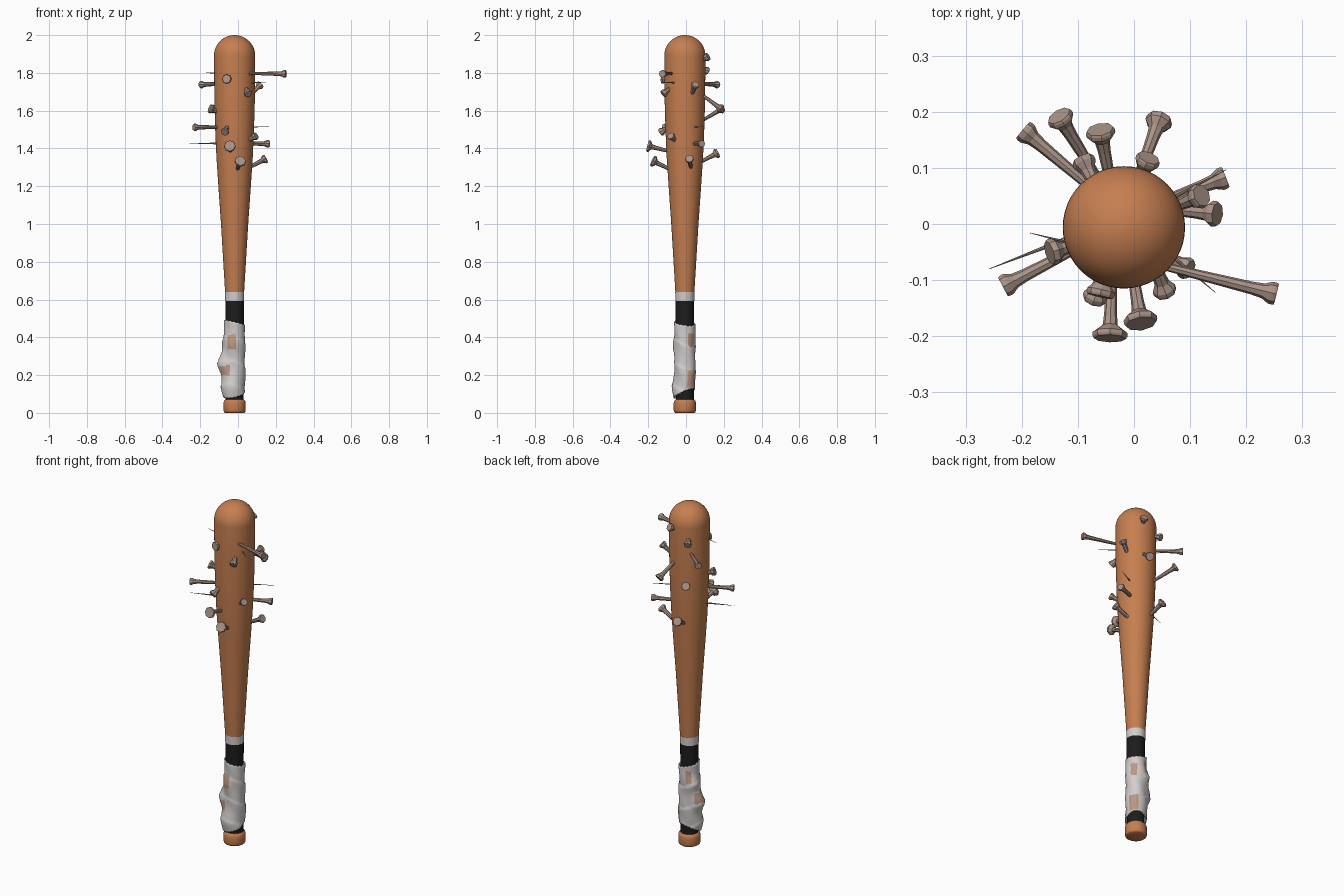
import bpy, bmesh
from math import sin, cos, radians, pi, exp, atan2, degrees
from mathutils import Vector

if "Cube" in bpy.data.objects:
    bpy.data.objects.remove(bpy.data.objects["Cube"])

CENTRE = Vector((-0.018, -0.006, 0))


def material(name, rgb):
    m = bpy.data.materials.new(name)
    m.use_nodes = True
    m.diffuse_color = (*rgb, 1)
    m.node_tree.nodes["Principled BSDF"].inputs["Base Color"].default_value = (*rgb, 1)
    return m


wood = material("orange wood", (0.56, 0.21, 0.08))
steel = material("dull nail metal", (0.40, 0.29, 0.24))
black = material("black grip", (0.012, 0.012, 0.012))
white = material("off white cloth", (0.65, 0.62, 0.61))
stain = material("tan stain", (0.50, 0.31, 0.23))


def finish(name, bm, mats, smooth=None):
    bmesh.ops.recalc_face_normals(bm, faces=bm.faces)
    mesh = bpy.data.meshes.new(name)
    bm.to_mesh(mesh)
    bm.free()
    for m in mats:
        mesh.materials.append(m)
    ob = bpy.data.objects.new(name, mesh)
    bpy.context.collection.objects.link(ob)
    if smooth:
        bpy.ops.object.select_all(action='DESELECT')
        ob.select_set(True)
        bpy.context.view_layer.objects.active = ob
        bpy.ops.object.shade_smooth_by_angle(angle=radians(smooth))
    return ob


def lathe(name, profile, sides, mat, smooth=None):
    """Closed solid of revolution from (radius, height) points."""
    bm = bmesh.new()
    rings = [[bm.verts.new((r * cos(2 * pi * i / sides), r * sin(2 * pi * i / sides), z))
              for i in range(sides)] for r, z in profile]
    for a, b in zip(rings, rings[1:]):
        for i in range(sides):
            j = (i + 1) % sides
            bm.faces.new((a[i], a[j], b[j], b[i]))
    bm.faces.new(rings[0])
    bm.faces.new(rings[-1])
    return finish(name, bm, [mat], smooth)


# Barrel with its domed end
dome = [(0.109 * cos(t * pi / 24), 1.891 + 0.109 * sin(t * pi / 24)) for t in range(12)]
barrel = lathe("barrel", [(0.049, 0.62), (0.051, 0.65), (0.072, 1.0), (0.086, 1.2), (0.096, 1.35),
                          (0.102, 1.48), (0.107, 1.65)] + dome + [(0.002, 2.0)], 48, wood, 40)
# Handle: knob, black grip and white collar
knob = lathe("knob", [(0.05, 0), (0.056, 0.004), (0.059, 0.014), (0.059, 0.052),
                      (0.056, 0.064), (0.048, 0.072)], 40, wood, 45)
grip = lathe("grip", [(0.047, 0.06), (0.049, 0.595)], 40, black, 40)
collar = lathe("collar", [(0.050, 0.592), (0.051, 0.64)], 40, white, 40)
for part in (barrel, knob, grip, collar):
    part.location = CENTRE

# Bulges and stains: angle, height, half angle, half height, bulge amount
BULGES = [(180, 0.26, 40, 0.06, 0.034), (-120, 0.13, 50, 0.06, 0.016),
          (-100, 0.36, 30, 0.04, 0.008), (150, 0.37, 35, 0.04, 0.016),
          (190, 0.15, 35, 0.05, 0.012), (45, 0.21, 30, 0.05, 0.006)]
STAINS = [(-105, 0.375, 24, 0.04), (-140, 0.225, 22, 0.025), (40, 0.385, 20, 0.035),
          (40, 0.18, 26, 0.045), (118, 0.41, 18, 0.035), (165, 0.29, 20, 0.03)]


def turn(a, b):
    return (a - b + 180) % 360 - 180


def cloth_radius(ang, z):
    r = 0.053 + 0.0015 * sin(radians(3 * ang) + 40 * z)
    for a, h, da, dh, amount in BULGES:
        r += amount * exp(-(turn(ang, a) / da) ** 2 - ((z - h) / dh) ** 2)
    # overlapping wraps make small steps
    return r + 0.004 * (((z + 0.03 * cos(radians(ang - 60))) * 8) % 1)


# Loose cloth wrapped round the handle, with slanted ragged ends
bm = bmesh.new()
SIDES, ROWS = 56, 44
grid = []
for k in range(ROWS + 1):
    row = []
    for i in range(SIDES):
        ang = 360 * i / SIDES
        low = 0.103 + 0.026 * cos(radians(ang - 60)) + 0.003 * sin(i * 2.3)
        high = 0.475 - 0.014 * cos(radians(ang - 30)) + 0.003 * sin(i * 1.7)
        z = low + (high - low) * k / ROWS
        r = cloth_radius(ang, z)
        row.append(bm.verts.new((r * cos(radians(ang)), r * sin(radians(ang)), z)))
    grid.append(row)
for a, b in zip(grid, grid[1:]):
    for i in range(SIDES):
        j = (i + 1) % SIDES
        face = bm.faces.new((a[i], a[j], b[j], b[i]))
        c = face.calc_center_median()
        ang = degrees(atan2(c.y, c.x))
        face.material_index = int(any(abs(turn(ang, s)) < da and abs(c.z - h) < dh
                                      for s, h, da, dh in STAINS))
cloth = finish("cloth_wrap", bm, [white, stain], 35)
cloth.location = CENTRE
thick = cloth.modifiers.new("thickness", 'SOLIDIFY')
thick.thickness = 0.005
thick.offset = -1


def nail(name, head, toward, head_radius, through=False):
    """Flared octagonal head and a tapering shank aimed at a point."""
    head, toward = Vector(head), Vector(toward)
    aim = toward - head
    length = aim.length if through else 0.2
    tail = 0.0005 if through else 0.006
    ob = lathe(name, [(head_radius * 0.93, -0.004), (head_radius, 0), (head_radius, 0.007),
                      (0.0135, 0.02), (0.0115, 0.04), (tail, length)], 8, steel)
    ob.location = head
    ob.rotation_euler = aim.to_track_quat('Z', 'Y').to_euler()


# Long nails whose points come out of the far side
for n, (head, tip) in enumerate([
        ((0.25, -0.124, 1.795), (-0.185, -0.016, 1.80)),
        ((-0.195, 0.165, 1.738), (0.145, -0.122, 1.75)),
        ((-0.23, -0.11, 1.512), (0.165, 0.097, 1.515)),
        ((0.16, 0.082, 1.425), (-0.258, -0.08, 1.427))]):
    nail(f"long_nail_{n + 1}", head, tip, 0.02, True)

# Short nails: head position, entry point, head radius
for n, spec in enumerate([
        ((-0.06, -0.125, 1.768), (-0.05, -0.08, 1.765), 0.025),
        ((-0.043, -0.2, 1.413), (-0.04, -0.1, 1.388), 0.031),
        ((0.012, -0.174, 1.333), (0.0, -0.1, 1.297), 0.03),
        ((-0.07, -0.132, 1.487), (-0.055, -0.09, 1.515), 0.022),
        ((0.055, -0.12, 1.69), (0.04, -0.08, 1.72), 0.021),
        ((0.118, 0.05, 1.737), (0.07, 0.03, 1.688), 0.022),
        ((0.095, -0.08, 1.465), (0.06, -0.06, 1.445), 0.02),
        ((0.145, 0.018, 1.345), (0.07, 0.025, 1.305), 0.023),
        ((-0.06, 0.165, 1.375), (-0.045, 0.09, 1.335), 0.026),
        ((-0.147, -0.05, 1.61), (-0.1, -0.035, 1.592), 0.024),
        ((-0.09, 0.112, 1.81), (-0.07, 0.07, 1.83), 0.021),
        ((0.025, 0.115, 1.885), (0.01, 0.08, 1.865), 0.022),
        ((0.045, 0.185, 1.61), (0.01, 0.09, 1.68), 0.024),
        ((-0.132, 0.19, 1.61), (-0.07, 0.09, 1.55), 0.024)]):
    nail(f"short_nail_{n + 1}", *spec)
